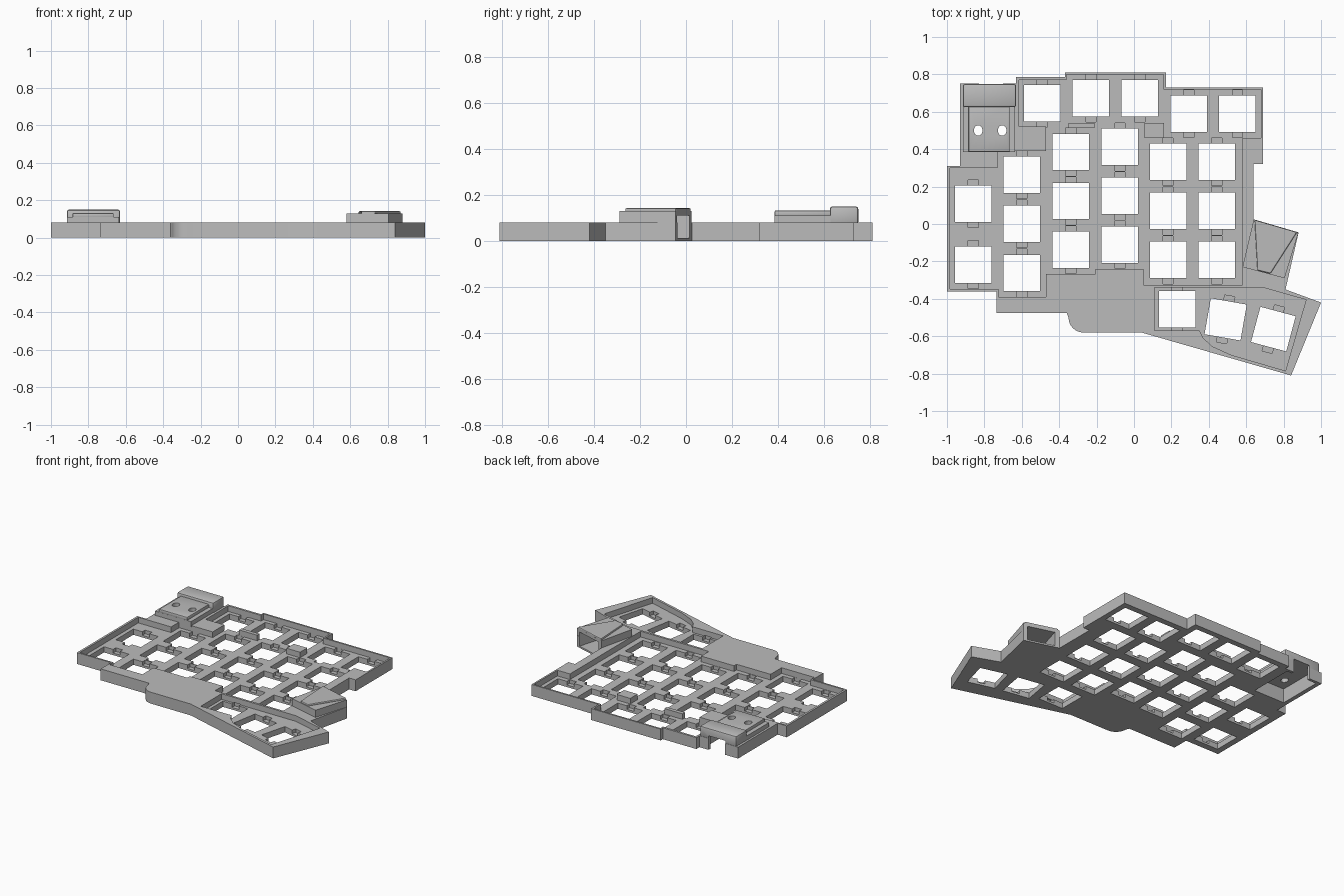
import bpy, bmesh, math
from mathutils import Matrix, Vector

if "Cube" in bpy.data.objects:
    bpy.data.objects.remove(bpy.data.objects["Cube"], do_unlink=True)

grey = bpy.data.materials.new("plain grey")
grey.use_nodes = True
colour = (0.5, 0.5, 0.5, 1)
grey.diffuse_color = colour
grey.node_tree.nodes["Principled BSDF"].inputs["Base Color"].default_value = colour


def finish(name, bm):
    bmesh.ops.recalc_face_normals(bm, faces=bm.faces)
    mesh = bpy.data.meshes.new(name)
    bm.to_mesh(mesh)
    bm.free()
    mesh.materials.append(grey)
    ob = bpy.data.objects.new(name, mesh)
    bpy.context.collection.objects.link(ob)
    return ob


def prisms(name, outlines, z0, z1):
    """Extrude one or more flat outlines from z0 to z1."""
    bm = bmesh.new()
    for pts in outlines:
        face = bm.faces.new([bm.verts.new((x, y, z0)) for x, y in pts])
        ext = bmesh.ops.extrude_face_region(bm, geom=[face])["geom"]
        verts = [v for v in ext if isinstance(v, bmesh.types.BMVert)]
        bmesh.ops.translate(bm, verts=verts, vec=(0, 0, z1 - z0))
    return finish(name, bm)


def rect(x0, x1, y0, y1):
    return [(x0, y0), (x1, y0), (x1, y1), (x0, y1)]


def turned(cx, cy, w, h, deg=0):
    rot = Matrix.Rotation(math.radians(deg), 2)
    return [tuple(rot @ Vector(p) + Vector((cx, cy)))
            for p in rect(-w / 2, w / 2, -h / 2, h / 2)]


def arc(cx, cy, rx, ry, a0, a1, n=8):
    return [(cx + rx * math.cos(math.radians(a0 + (a1 - a0) * i / n)),
             cy + ry * math.sin(math.radians(a0 + (a1 - a0) * i / n)))
            for i in range(n + 1)]


def apply(ob, mod):
    bpy.context.view_layer.objects.active = ob
    bpy.ops.object.modifier_apply(modifier=mod.name)


def cut(targets, cutter, self_overlap=False):
    for ob in targets:
        mod = ob.modifiers.new("cut", "BOOLEAN")
        mod.operation, mod.solver, mod.object = "DIFFERENCE", "EXACT", cutter
        mod.use_self = self_overlap
        apply(ob, mod)
    bpy.data.objects.remove(cutter, do_unlink=True)


def soften(ob, width):
    mod = ob.modifiers.new("soft", "BEVEL")
    mod.width, mod.segments, mod.limit_method = width, 2, "ANGLE"
    apply(ob, mod)


RIM, FLOOR = 0.08, 0.04

# Case body: outer outline
outline = [(-0.93, 0.75), (-0.63, 0.75), (-0.63, 0.785), (-0.37, 0.785),
           (-0.37, 0.81), (0.17, 0.81), (0.17, 0.73), (0.69, 0.73),
           (0.69, 0.32), (0.64, 0.32), (0.64, 0.025), (0.88, -0.045),
           (0.81, -0.35), (1, -0.42), (0.84, -0.81), (0.04, -0.58)]
outline += arc(-0.27, -0.50, 0.08, 0.08, 270, 180)
outline += [(-0.36, -0.475), (-0.735, -0.475), (-0.735, -0.36), (-1, -0.36),
            (-1, 0.31), (-0.93, 0.31)]
case_body = prisms("case_body", [outline], 0, RIM)

# Sunken main and thumb trays
main_tray = [(-0.985, 0.30), (-0.73, 0.30), (-0.73, 0.39), (-0.47, 0.39),
             (-0.47, 0.52), (-0.615, 0.52), (-0.615, 0.77), (-0.36, 0.77),
             (-0.36, 0.798), (0.158, 0.798), (0.158, 0.718), (0.678, 0.718),
             (0.678, 0.46), (0.58, 0.46), (0.58, -0.325), (0.05, -0.325),
             (0.05, -0.24), (-0.205, -0.24), (-0.205, -0.268), (-0.47, -0.268),
             (-0.47, -0.39), (-0.725, -0.39), (-0.725, -0.348), (-0.985, -0.348)]
thumb_tray = [(0.11, -0.34), (0.69, -0.34), (0.92, -0.405), (0.81, -0.785),
              (0.52, -0.70), (0.42, -0.655), (0.37, -0.61), (0.35, -0.57),
              (0.11, -0.57)]
cut([case_body], prisms("tray_cutter", [main_tray, thumb_tray], FLOOR, 0.2))

# Key positions: columns, top row, thumb cluster
columns = {-0.86: (0.108, -0.217), -0.6: (0.263, 0.002, -0.262),
           -0.338: (0.385, 0.123, -0.137), -0.075: (0.412, 0.15, -0.11),
           0.182: (0.333, 0.07, -0.192), 0.442: (0.333, 0.07, -0.192)}
keys = [(x, y, 0) for x, ys in columns.items() for y in ys]
keys += [(-0.49, 0.645, 0), (-0.23, 0.672, 0), (0.03, 0.672, 0),
         (0.293, 0.59, 0), (0.553, 0.59, 0)]
keys += [(0.23, -0.455, 0), (0.49, -0.51, -10), (0.745, -0.562, -15)]

# Square key openings, then clip notches above and below each one
cut([case_body], prisms("key_cutter", [turned(x, y, 0.195, 0.195, a)
                                       for x, y, a in keys], -0.1, 0.2))
cut([case_body], prisms("notch_cutter", [turned(x, y, 0.055, 0.255, a)
                                         for x, y, a in keys], 0.015, 0.044), True)

# Raised blocks standing in the tray
for i, r in enumerate([(-0.35, -0.21, 0.513, 0.54), (0.055, 0.16, 0.46, 0.54)]):
    prisms(f"tray_block_{i + 1}", [rect(*r)], 0.02, RIM - 0.001)

# Controller housing at the back right corner
cover_base = prisms("controller_cover", [rect(-0.915, -0.635, 0.385, 0.66)], 0.07, 0.11)
cover_top = prisms("controller_cover_panel", [rect(-0.885, -0.665, 0.385, 0.65)], 0.105, 0.132)
port_hood = prisms("port_hood", [rect(-0.915, -0.63, 0.625, 0.749)], 0.07, 0.15)
soften(cover_top, 0.006)
soften(port_hood, 0.012)
housing = [case_body, cover_base, cover_top, port_hood]
cut(housing[:2] + [port_hood],
    prisms("controller_bay_cutter", [rect(-0.9, -0.66, 0.41, 0.73)], -0.1, 0.1))
cut([case_body, port_hood],
    prisms("port_cutter", [rect(-0.83, -0.7, 0.7, 0.85)], -0.11, 0.098))
cut([cover_base, cover_top],
    prisms("button_hole_cutter", [arc(x, 0.5, 0.023, 0.028, 0, 345, 23)
                                  for x in (-0.833, -0.705)], 0.05, 0.2))

# Jack housing beside the thumb cluster
jack_housing = prisms("jack_housing", [[(0.64, 0.024), (0.879, -0.046),
                                        (0.805, -0.29), (0.58, -0.23)]], 0.06, 0.13)
jack_ridge = prisms("jack_housing_ridge", [[(0.645, 0.022), (0.872, -0.044),
                                            (0.73, -0.265), (0.66, -0.248)]], 0.12, 0.142)
soften(jack_ridge, 0.006)
jack_bay = turned(0.745, -0.07, 0.19, 0.24, -16)
cut([case_body, jack_housing], prisms("jack_cutter", [jack_bay], 0.012, 0.11))

# Shade curved corners smoothly while keeping edges crisp
bpy.ops.object.select_all(action="DESELECT")
for ob in housing:
    ob.select_set(True)
bpy.context.view_layer.objects.active = case_body
bpy.ops.object.shade_smooth_by_angle(angle=math.radians(30))
